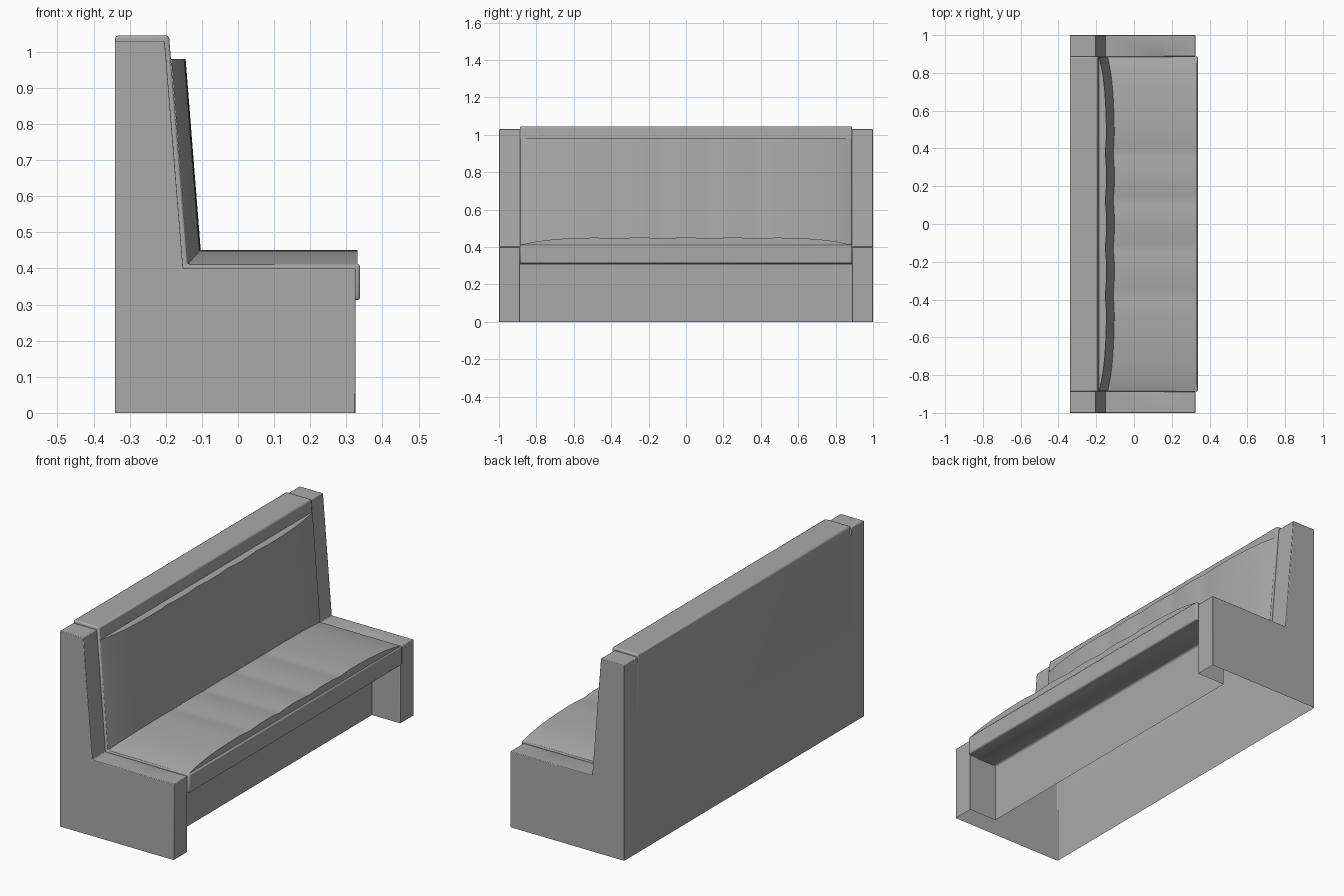
import bpy, bmesh, math

cube = bpy.data.objects.get("Cube")
if cube:
    bpy.data.objects.remove(cube)

gray = bpy.data.materials.new("warm_free_gray")
gray.use_nodes = True
gray.diffuse_color = (0.4, 0.4, 0.4, 1)
gray.node_tree.nodes["Principled BSDF"].inputs["Base Color"].default_value = (0.4, 0.4, 0.4, 1)

INNER = 0.888  # inner face of the end panels


def loft(bm, sections):
    """Skin a list of (y, [(x, z), ...]) sections with quads."""
    for (y0, s0), (y1, s1) in zip(sections, sections[1:]):
        for i in range(len(s0) - 1):
            face(bm, [(y0, s0[i]), (y0, s0[i + 1]), (y1, s1[i + 1]), (y1, s1[i])])


def face(bm, points):
    bm.faces.new([bm.verts.new((x, y, z)) for y, (x, z) in points])


def cap(bm, y, points, facing_left):
    pts = points if facing_left else points[::-1]
    face(bm, [(y, p) for p in pts])


def finish(name, bm, bevel=0.0):
    bmesh.ops.remove_doubles(bm, verts=bm.verts, dist=0.0001)
    mesh = bpy.data.meshes.new(name)
    bm.to_mesh(mesh)
    bm.free()
    mesh.materials.append(gray)
    obj = bpy.data.objects.new(name, mesh)
    bpy.context.collection.objects.link(obj)
    bpy.ops.object.select_all(action='DESELECT')
    obj.select_set(True)
    bpy.context.view_layer.objects.active = obj
    bpy.ops.object.shade_smooth_by_angle(angle=math.radians(35))
    if bevel:
        mod = obj.modifiers.new("soft_edges", 'BEVEL')
        mod.width = bevel
        mod.segments = 2
        mod.limit_method = 'ANGLE'
    return obj


# End panels: hollow L shapes, open underneath
panel = [(-0.34, 0), (-0.34, 1.03), (-0.203, 1.03), (-0.152, 0.4),
         (0.16, 0.4), (0.325, 0.4), (0.325, 0)]
leg_side = [(0.16, 0), (0.16, 0.4), (0.325, 0.4), (0.325, 0)]
for name, side in (("left_end_panel", 1), ("right_end_panel", -1)):
    bm = bmesh.new()
    low, high = sorted((side * INNER, side * 1.0))
    loft(bm, [(low, panel), (high, panel)])
    cap(bm, side * 1.0, panel, side > 0)
    cap(bm, side * INNER, leg_side, side < 0)
    finish(name, bm, 0.003)

# Bench body: back, seat, front rail and recessed kick board in one profile
rim = [(-0.34, 1.045), (-0.191, 1.045), (-0.14, 0.412), (0.338, 0.412), (0.338, 0.312)]
rim_inside = [(-0.34, 1.0), (-0.24, 1.0), (-0.19, 0.36), (0.28, 0.36), (0.28, 0.312)]
body = [(-0.34, 0), rim_inside[0]] + rim + [rim_inside[-1], (0.16, 0.312), (0.16, 0)]
bm = bmesh.new()
loft(bm, [(-INNER, body), (INNER, body)])
for side in (-1, 1):
    for i in range(len(rim) - 1):
        cap(bm, side * INNER, [rim[i], rim[i + 1], rim_inside[i + 1], rim_inside[i]], side > 0)
finish("bench_body", bm, 0.008)


def puff(y):
    """Padding thickness: domed at the ends, with shallow stitched channels."""
    dome = 0.04 * (1 - (abs(y) / 0.885) ** 6)
    dip = 0.007 * (1 - abs(math.sin(math.pi * (y - 0.125) / 0.25))) if abs(y) < 0.5 else 0
    return dome - dip + 0.001


# Cushions: padded surfaces lofted along the bench
STEPS = 84
rows = [-0.885 + 1.77 * i / STEPS for i in range(STEPS + 1)]
bm = bmesh.new()
loft(bm, [(y, [(-0.135, 0.41 + puff(y)), (0.331, 0.41 + puff(y)), (0.331, 0.41)]) for y in rows])
finish("seat_cushion", bm)

bm = bmesh.new()
loft(bm, [(y, [(-0.187, 0.98), (-0.186 + puff(y), 0.98), (-0.141 + puff(y), 0.411)]) for y in rows])
finish("back_cushion", bm)
